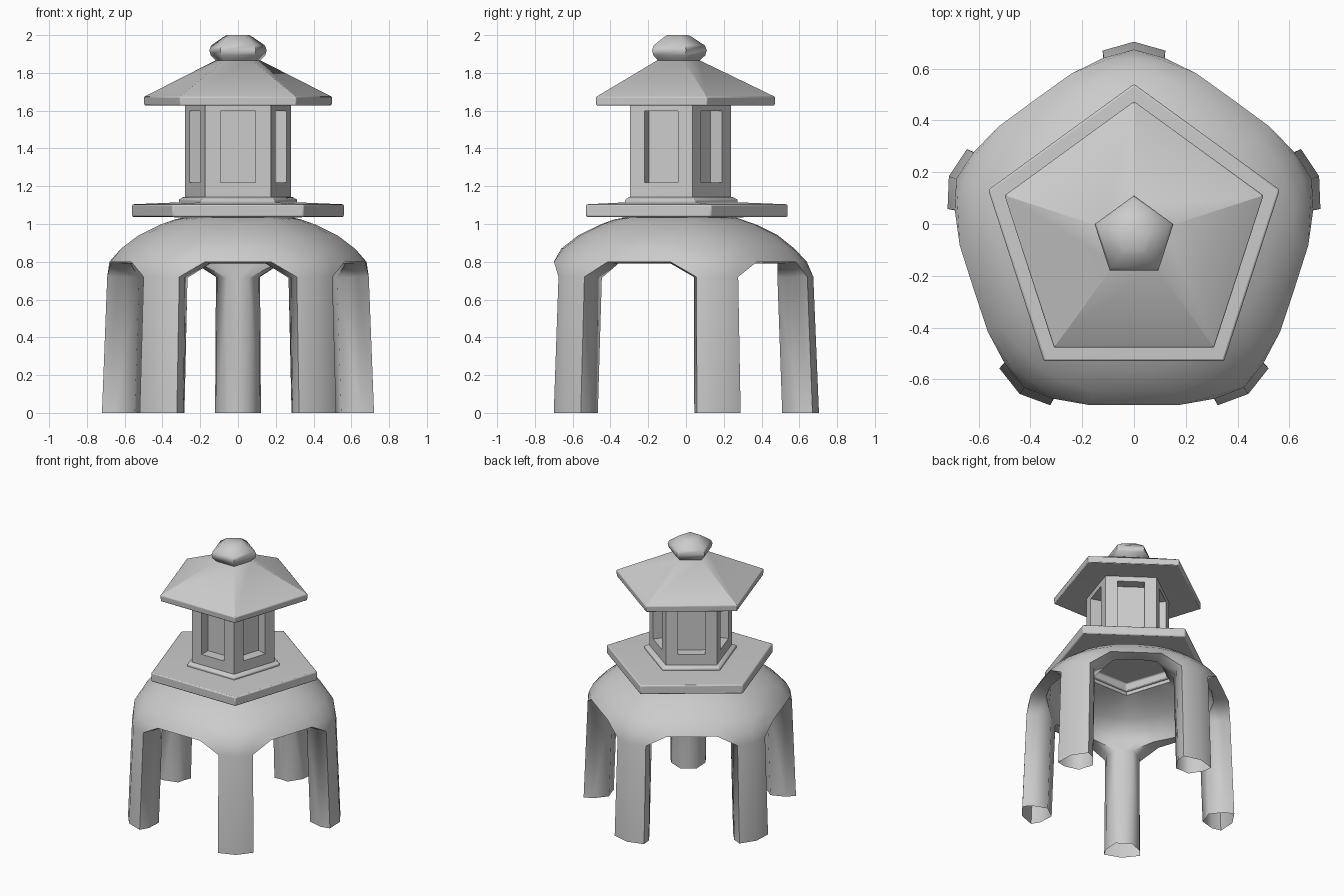
import bpy, bmesh
from math import radians, sin, cos, pi

if "Cube" in bpy.data.objects:
    bpy.data.objects.remove(bpy.data.objects["Cube"])

CY = -0.048   # pentagon centre in y


def polar(deg, r, z, cy=CY):
    a = radians(deg)
    return (r * cos(a), r * sin(a) + cy, z)


def make(name, polys, angle=35, bevel=0):
    """Object from a list of coordinate polygons, welded."""
    bm = bmesh.new()
    for p in polys:
        bm.faces.new([bm.verts.new(c) for c in p])
    bmesh.ops.remove_doubles(bm, verts=bm.verts, dist=0.0005)
    bmesh.ops.recalc_face_normals(bm, faces=bm.faces)
    me = bpy.data.meshes.new(name)
    bm.to_mesh(me)
    bm.free()
    ob = bpy.data.objects.new(name, me)
    bpy.context.collection.objects.link(ob)
    if bevel:
        m = ob.modifiers.new("soft_edges", 'BEVEL')
        m.width, m.segments, m.limit_method = bevel, 2, 'ANGLE'
        m.angle_limit = radians(40)
    bpy.ops.object.select_all(action='DESELECT')
    bpy.context.view_layer.objects.active = ob
    ob.select_set(True)
    bpy.ops.object.shade_smooth_by_angle(angle=radians(angle))
    return ob


def penta(name, profile, cy=CY, **kw):
    """Five-sided stack of (radius, z) rings, capped at both ends."""
    rings = [[polar(90 + 72 * k, r, z, cy) for k in range(5)] for r, z in profile]
    polys = [rings[0], rings[-1]]
    for a, b in zip(rings, rings[1:]):
        for k in range(5):
            n = (k + 1) % 5
            polys.append([a[k], a[n], b[n], b[k]])
    return make(name, polys, **kw)


# Hollow dome with five legs: half a sector, mirrored and repeated
ANG = (0, 9.6, 21, 36)
HOLE = [.30 * cos(pi / 5) / cos(radians(36 - a)) for a in ANG]  # pentagonal opening


def row(z, *rs):
    return [(a, r, z) for a, r in zip(ANG, rs)]


outer = [row(.80, .688, .688, .674, .652), row(.87, .622, .622, .62, .612),
         row(.94, .535, .532, .527, .522), row(.995, .425, .42, .415, .41),
         row(1.025, .34, .335, .33, .33), row(1.038, *HOLE)]
inner = [row(.79, .535, .545, .57, .575), row(.86, .53, .53, .535, .54),
         row(.92, .46, .46, .46, .46), row(.975, .38, .37, .36, .36),
         row(1.01, *HOLE)]
leg_out = [[(0, .752, 0), (9.6, .728, 0)], [(0, .722, .72), (9.6, .70, .72)]]
leg_in = [[(0, .56, 0), (5.6, .56, 0)], [(0, .535, .715), (6, .535, .715)]]
rim = [(10, .66, 0), (10, .64, .72), (21, .62, .79), (36, .605, .795)]


def shell(grid, leg):
    out = []
    for a, b in zip(grid, grid[1:]):
        for j in range(3):
            out.append([a[j], a[j + 1], b[j + 1], b[j]])
    stack = leg + [grid[0][:2]]
    for a, b in zip(stack, stack[1:]):
        out.append([a[0], a[1], b[1], b[0]])
    out.append([leg[1][1], grid[0][2], grid[0][1]])
    border = [leg[0][1], leg[1][1], grid[0][2], grid[0][3]]
    return out, border


po, bo = shell(outer, leg_out)
pi_, bi = shell(inner, leg_in)
half = po + pi_
for a, b in ((bo, rim), (rim, bi)):
    for j in range(3):
        half.append([a[j], a[j + 1], b[j + 1], b[j]])
for j in range(3):
    half.append([outer[-1][j], outer[-1][j + 1], inner[-1][j + 1], inner[-1][j]])
polys = [[polar(90 + 72 * k + s * a, r, z) for a, r, z in f]
         for k in range(5) for s in (1, -1) for f in half]
make("dome_and_legs", polys, angle=63)

# Platform, hollowed underneath, and the step under the lantern room
penta("platform", [(.27, 1.085), (.28, 1.035), (.592, 1.038), (.592, 1.104), (.32, 1.115)],
      cy=-.051, bevel=.008)
penta("base_step", [(.33, 1.10), (.33, 1.128), (.305, 1.142)], cy=-.055, bevel=.004)

# Lantern room: five walls, each with a recessed window
R, Z0, Z1 = .295, 1.12, 1.64
APO, HW = R * cos(pi / 5), R * sin(pi / 5)
polys = []
for k in range(5):
    a = radians(-90 + 72 * k)

    def wall(u, d, z):
        return (d * cos(a) - u * sin(a), d * sin(a) + u * cos(a) - .058, z)

    def frame(w, d, lo, hi):
        return [wall(-w, d, lo), wall(w, d, lo), wall(w, d, hi), wall(-w, d, hi)]

    loops = [frame(HW, APO, Z0, Z1), frame(.093, APO, 1.22, 1.597),
             frame(.093, APO - .075, 1.22, 1.597)]
    for p, q in zip(loops, loops[1:]):
        for i in range(4):
            n = (i + 1) % 4
            polys.append([p[i], p[n], q[n], q[i]])
    polys.append(loops[-1])
make("lantern_room", polys)

# Roof and finial
penta("roof", [(.28, 1.635), (.523, 1.628), (.526, 1.672), (.125, 1.866)], cy=-.052, bevel=.005)
penta("finial", [(.115, 1.85), (.125, 1.868), (.152, 1.893), (.16, 1.92),
                 (.15, 1.945), (.085, 1.988), (.062, 2.0)], cy=-.05, angle=60)
